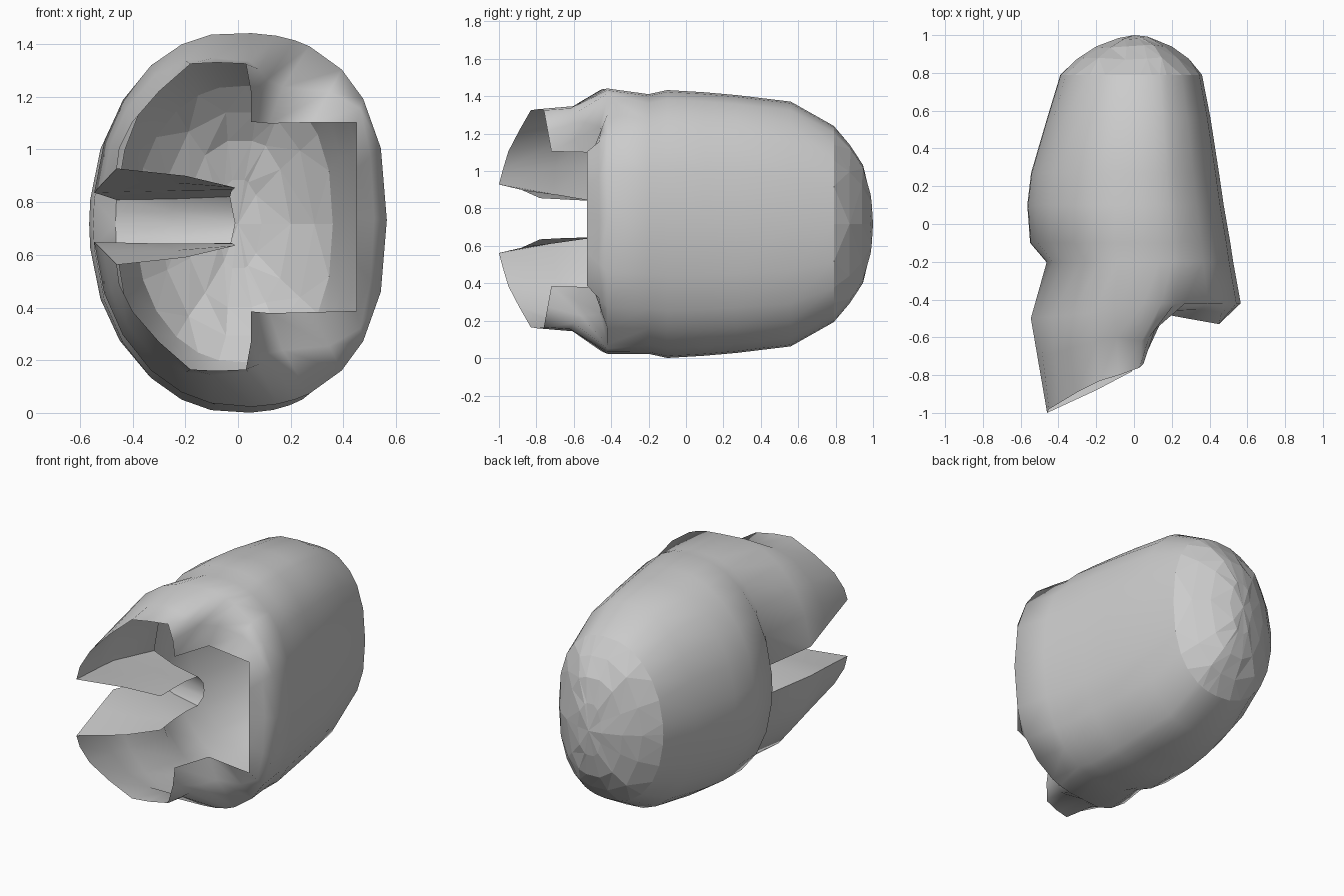
import bpy, bmesh, math, random
from mathutils import Vector

if "Cube" in bpy.data.objects:
    bpy.data.objects.remove(bpy.data.objects["Cube"])

random.seed(4)
ZC = 0.717                       # height of the mirror plane
LIFT = 0.028                     # the open end sits slightly higher
ANG = [0, 18, 36, 50, 66, 72, 79, 87, 100, 112, 126, 142, 157, 173, 180]


def ring(y, xl, xr, zh, y_front=None):
    """Upper half of a squarish oval section, from +x round to -x."""
    pts = []
    for a in ANG:
        c, s = math.cos(math.radians(a)), math.sin(math.radians(a))
        s = 0 if a in (0, 180) else s
        p = 2 / (2.45 if c > 0 else 2.08)
        x = math.copysign(abs(c) ** p, c) * (xr if c > 0 else xl)
        yy = y if y_front is None else y + (y_front - y) * max(0, -c) ** 0.5
        pts.append(Vector((x, yy, zh * abs(s) ** p)))
    return pts


def finish(name, bm, angle):
    """Mirror the half mesh, lift the open end, shade and link it."""
    bmesh.ops.mirror(bm, geom=bm.verts[:] + bm.edges[:] + bm.faces[:],
                     axis='Z', merge_dist=0.001)
    for v in bm.verts:
        v.co.z += LIFT * min(1, max(0, (-0.3 - v.co.y) / 0.22))
    bmesh.ops.recalc_face_normals(bm, faces=bm.faces)
    mesh = bpy.data.meshes.new(name)
    bm.to_mesh(mesh)
    bm.free()
    ob = bpy.data.objects.new(name, mesh)
    bpy.context.collection.objects.link(ob)
    ob.location.z = ZC
    bpy.ops.object.select_all(action='DESELECT')
    ob.select_set(True)
    bpy.context.view_layer.objects.active = ob
    bpy.ops.object.shade_smooth_by_angle(angle=math.radians(angle))
    return ob


def loft(bm, rows, last_full=99):
    """Bridge rows; rows after last_full leave the middle slot open."""
    v = [[bm.verts.new(p) for p in r] for r in rows]
    for i in range(len(v) - 1):
        n = len(v[i]) - 1 if i < last_full else len(ANG) - 2
        for j in range(n):
            bm.faces.new((v[i][j], v[i][j + 1], v[i + 1][j + 1], v[i + 1][j]))


# Shell: body sections from the crown down to the flared rim
body = [
    ring(0.79, 0.39, 0.36, 0.525),
    ring(0.56, 0.46, 0.405, 0.655),
    ring(0.27, 0.545, 0.45, 0.69),
    ring(0.1, 0.565, 0.475, 0.705),
    ring(-0.1, 0.55, 0.51, 0.717),
    ring(-0.2, 0.465, 0.525, 0.695),
    ring(-0.42, 0.55, 0.565, 0.71, -0.5),
]
recess, rim = body[-2], body[-1]

# Bottom opening: neck notch at the back, then the cheek guard edge
edge = [(.45, -.53, 0), (.45, -.53, .18), (.45, -.53, .358), (.28, -.5, .36),
        (.12, -.47, .36), (.05, -.72, .36), (.05, -.74, .47), (.03, -.76, .58),
        (-.08, -.8, .585), (-.18, -.83, .58), (-.3, -.89, .475),
        (-.4, -.95, .36), (-.45, -.98, .26), (-.46, -1.0, .183)]
edge = [Vector(p) for p in edge]
mid = []
for k, (h, e) in enumerate(zip(rim, edge)):
    m = h.lerp(e, 0.42)
    if 8 <= k <= 9:
        m.z = h.z + (e.z - h.z) * 0.85
    mid.append(m)
mid[4] = Vector((.17, -.46, .5))
mid[5] = Vector((.11, -.56, .52))
mid[6] = Vector((.08, -.6, .56))
mid[7] = Vector((.04, -.62, .59))

bm = bmesh.new()
loft(bm, body + [mid, edge], len(body) - 2)
for vert in [v for v in bm.verts if not v.link_faces]:
    bm.verts.remove(vert)
finish("helmet_shell", bm, 100)

# Faceted crown cap
bm = bmesh.new()
cap = [ring(0.875, 0.3, 0.29, 0.43), ring(0.94, 0.2, 0.2, 0.32),
       ring(0.985, 0.08, 0.09, 0.17)]
for r in cap:
    for p in r[1:-1]:
        p.y += random.uniform(-0.008, 0.008)
        p.x += random.uniform(-0.012, 0.012)
outer = [bm.verts.new(p) for p in body[0]]
rows = [[bm.verts.new(p) for p in r[::2]] for r in cap]
top = bm.verts.new((0, 1.0, 0))
for j in range(7):
    a, b, c = outer[2 * j:2 * j + 3]
    p, q = rows[0][j], rows[0][j + 1]
    for f in ((a, b, p), (b, q, p), (b, c, q)):
        bm.faces.new(f)
    for i in range(2):
        bm.faces.new((rows[i][j], rows[i][j + 1], rows[i + 1][j + 1]))
        bm.faces.new((rows[i][j], rows[i + 1][j + 1], rows[i + 1][j]))
    bm.faces.new((rows[2][j], rows[2][j + 1], top))
crown = finish("crown_cap", bm, 1)
for poly in crown.data.polygons:
    poly.use_smooth = False

# Face slot: fins running inward from the cheek edges
inner = [recess[13], Vector((-.25, -.3, .095)), Vector((-.03, -.37, .095))]
fins = [
    inner,
    [rim[13], Vector((-.28, -.5, .1)), Vector((-.025, -.5, .098))],
    [mid[13], Vector((-.24, -.68, .128)), Vector((-.02, -.63, .102))],
    [edge[13], Vector((-.2, -.88, .155)), Vector((-.01, -.78, .11))],
]
bm = bmesh.new()
loft(bm, fins)
finish("slot_fins", bm, 40)

# Curved floor closing the slot
centre = [recess[14], Vector((-.25, -.26, 0)), Vector((-.01, -.33, 0))]
half = [a.lerp(b, 0.5) + Vector((0, 0.012 * k, 0))
        for k, (a, b) in enumerate(zip(inner, centre))]
bm = bmesh.new()
loft(bm, [inner, half, centre])
finish("slot_floor", bm, 50)
